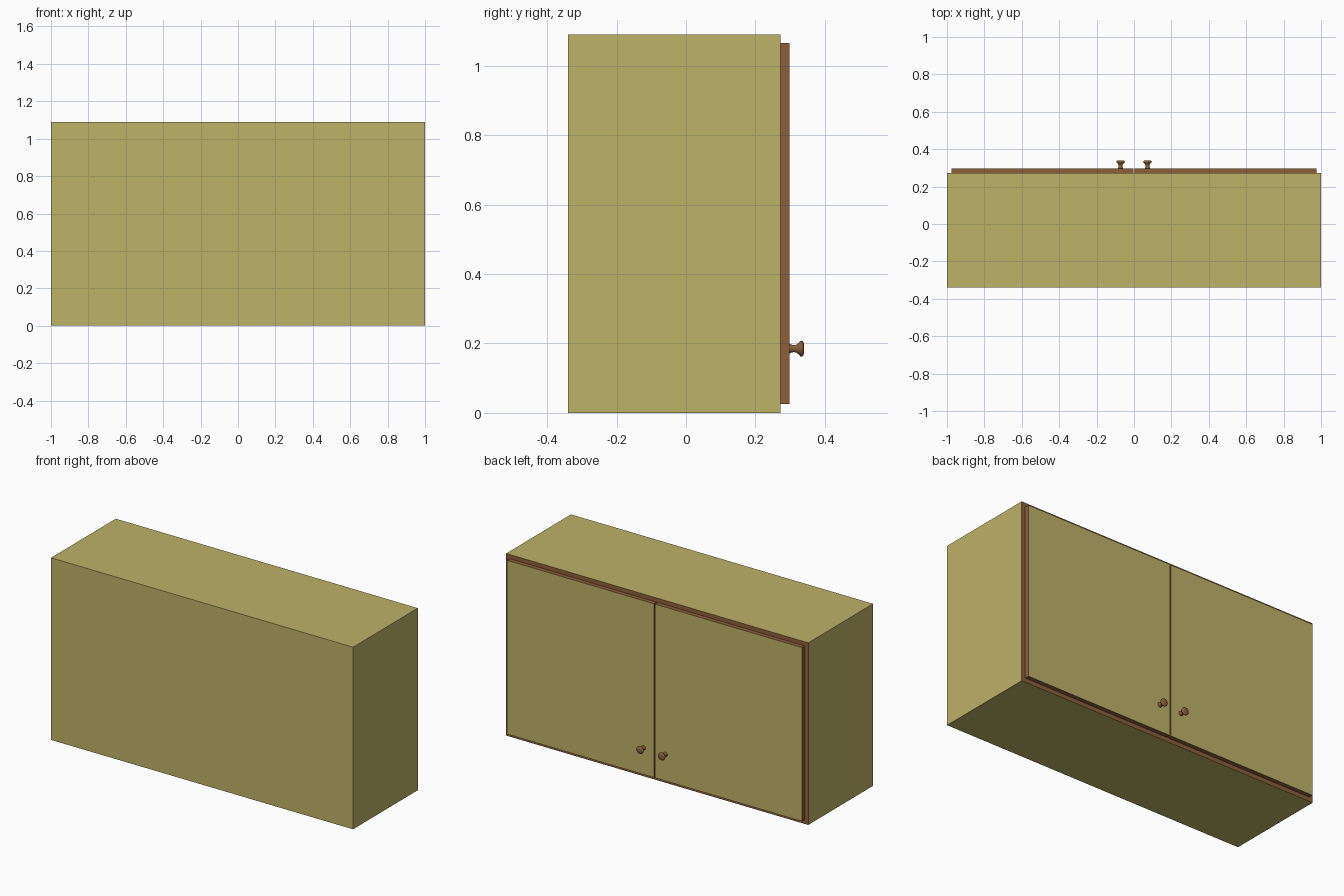
import bpy, bmesh, math
from mathutils import Matrix, Vector

if "Cube" in bpy.data.objects:
    bpy.data.objects.remove(bpy.data.objects["Cube"])


def mat(name, rgb):
    m = bpy.data.materials.new(name)
    m.diffuse_color = (*rgb, 1)
    m.use_nodes = True
    m.node_tree.nodes["Principled BSDF"].inputs["Base Color"].default_value = m.diffuse_color
    return m


PANEL = mat("pale_olive_panel", (0.515, 0.445, 0.138))
EDGE = mat("brown_edging", (0.262, 0.117, 0.042))


def finish(name, bm, mats):
    me = bpy.data.meshes.new(name)
    bm.to_mesh(me)
    bm.free()
    for m in mats:
        me.materials.append(m)
    ob = bpy.data.objects.new(name, me)
    bpy.context.collection.objects.link(ob)
    return ob


def board(name, lo, hi, is_edge):
    """Box between two corners; is_edge(normal) picks the edged faces."""
    lo, hi = Vector(lo), Vector(hi)
    size = hi - lo
    bm = bmesh.new()
    bmesh.ops.create_cube(bm, size=1, matrix=Matrix.Translation((lo + hi) / 2) @ Matrix.Diagonal((*size, 1)))
    bm.normal_update()
    for f in bm.faces:
        f.material_index = 1 if is_edge(f.normal) else 0
    return finish(name, bm, [PANEL, EDGE])


W, H, T = 1.0, 1.09, 0.04
Y0, Y1, Y2 = -0.34, 0.272, 0.298      # back, carcass opening, door face
DOOR_Z = (0.025, 1.065)
opening = lambda n: n.y > 0.5
rim = lambda n: abs(n.y) < 0.5

# Carcass boards, edged on the opening side
board("bottom_board", (-W, Y0, 0), (W, Y1, T), opening)
board("top_board", (-W, Y0, H - T), (W, Y1, H), opening)
board("back_board", (-W, Y0, T), (W, Y0 + 0.02, H - T), lambda n: False)
board("middle_shelf", (-W + T, Y0 + 0.02, H / 2 - T / 2), (W - T, Y1 - 0.03, H / 2 + T / 2), opening)

# Knob profile: (radius, distance out from the door)
KNOB = [(0.0, 0.0), (0.014, 0.0), (0.012, 0.004), (0.010, 0.012), (0.011, 0.019),
        (0.016, 0.026), (0.022, 0.031), (0.023, 0.035), (0.021, 0.039), (0.013, 0.042), (0.0, 0.042)]


def knob(name, x, z):
    bm = bmesh.new()
    vs = [bm.verts.new((x + r, Y2 + d, z)) for r, d in KNOB]
    es = [bm.edges.new(p) for p in zip(vs, vs[1:])]
    bmesh.ops.spin(bm, geom=vs + es, cent=(x, 0, z), axis=(0, 1, 0), angle=math.tau, steps=24)
    bmesh.ops.remove_doubles(bm, verts=bm.verts, dist=1e-5)
    bmesh.ops.recalc_face_normals(bm, faces=bm.faces)
    for f in bm.faces:
        f.smooth = True
    return finish(name, bm, [EDGE])


# Sides, doors and knobs, mirrored left and right
for s, side in ((-1, "left"), (1, "right")):
    xs = sorted((s * W, s * (W - T)))
    board(f"{side}_side_board", (xs[0], Y0, T), (xs[1], Y1, H - T), opening)
    xs = sorted((s * 0.004, s * 0.976))
    board(f"{side}_door", (xs[0], Y1, DOOR_Z[0]), (xs[1], Y2, DOOR_Z[1]), rim)
    knob(f"{side}_knob", s * 0.072, 0.185)
